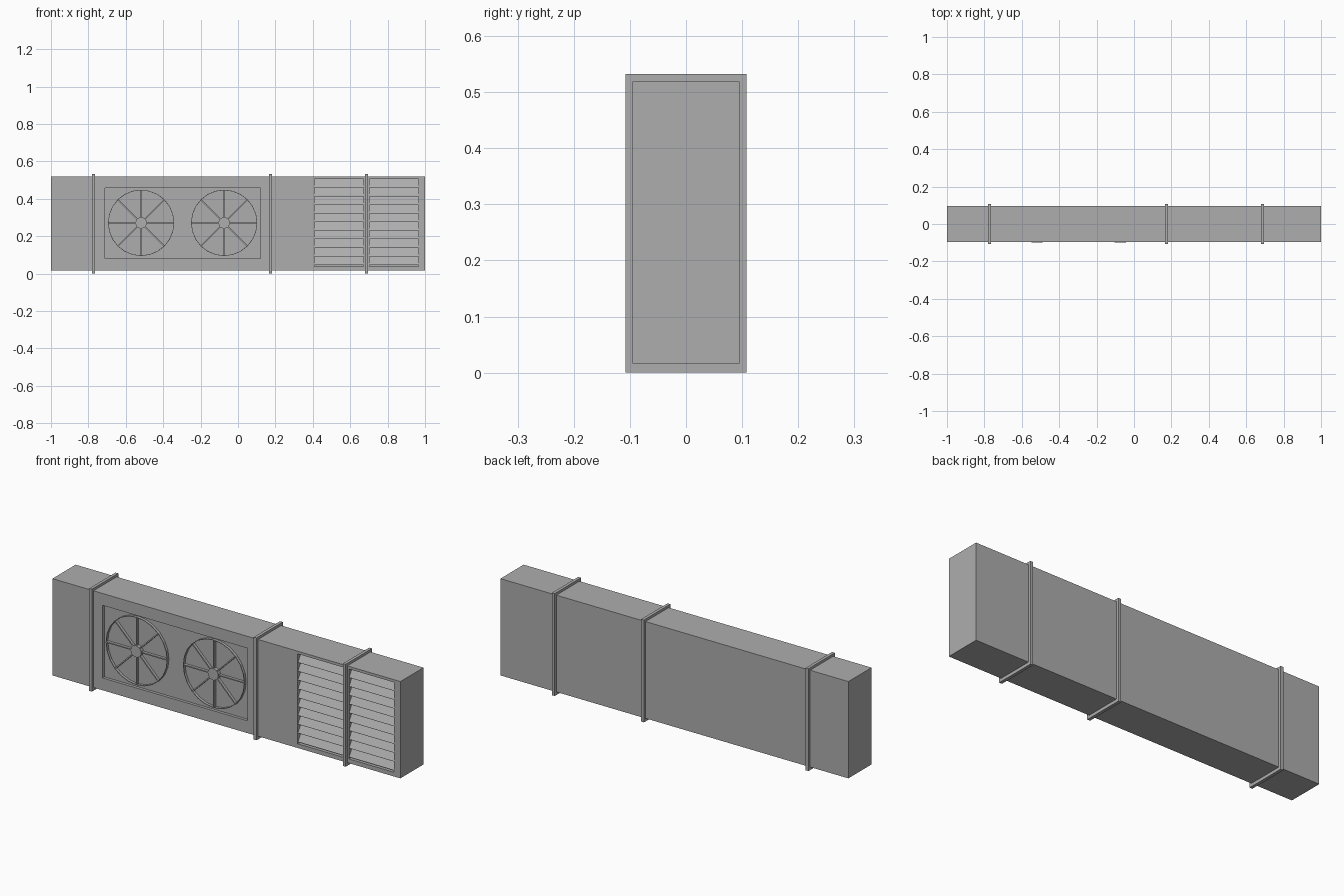
import bpy, bmesh, math
from mathutils import Matrix, Vector

cube = bpy.data.objects.get("Cube")
if cube:
    bpy.data.objects.remove(cube, do_unlink=True)

grey = bpy.data.materials.new("grey metal")
grey.use_nodes = True
grey.diffuse_color = (0.42, 0.42, 0.42, 1)
grey.node_tree.nodes["Principled BSDF"].inputs["Base Color"].default_value = (0.42, 0.42, 0.42, 1)

FRONT = -0.095
BOTTOM, TOP = 0.016, 0.519
PANEL_Y = -0.08
LOUVER_Y = -0.065


def add_box(bm, x0, x1, y0, y1, z0, z1):
    size = Matrix.Diagonal((x1 - x0, y1 - y0, z1 - z0, 1))
    place = Matrix.Translation(((x0 + x1) / 2, (y0 + y1) / 2, (z0 + z1) / 2))
    bmesh.ops.create_cube(bm, size=1, matrix=place @ size)


def add_prism(bm, points, offset):
    """Extrude a closed outline along an offset vector."""
    face = bm.faces.new([bm.verts.new(p) for p in points])
    side = bmesh.ops.extrude_face_region(bm, geom=[face], use_keep_orig=True)["geom"]
    bmesh.ops.translate(bm, vec=offset, verts=[v for v in side if isinstance(v, bmesh.types.BMVert)])


def finish(bm, name):
    bmesh.ops.recalc_face_normals(bm, faces=bm.faces)
    mesh = bpy.data.meshes.new(name)
    bm.to_mesh(mesh)
    bm.free()
    mesh.materials.append(grey)
    obj = bpy.data.objects.new(name, mesh)
    bpy.context.collection.objects.link(obj)
    return obj


# Casing with a shallow fan panel and two louver openings cut in the front
louvers = {"louver_right": (0.41, 0.672), "louver_left": (0.704, 0.964)}
LOUVER_Z0, LOUVER_Z1 = 0.038, 0.505
bm = bmesh.new()
add_box(bm, -1, 1, FRONT, -FRONT, BOTTOM, TOP)
casing = finish(bm, "casing")

bm = bmesh.new()
add_box(bm, -0.712, 0.12, -0.2, PANEL_Y, 0.08, 0.457)
for x0, x1 in louvers.values():
    add_box(bm, x0, x1, -0.2, LOUVER_Y, LOUVER_Z0, LOUVER_Z1)
cutter = finish(bm, "recess_cutter")
cutter.hide_render = True
cut = casing.modifiers.new("recesses", "BOOLEAN")
cut.operation = "DIFFERENCE"
cut.solver = "EXACT"
cut.object = cutter
graph = bpy.context.evaluated_depsgraph_get()
casing_mesh = bpy.data.meshes.new_from_object(casing.evaluated_get(graph))
casing.modifiers.clear()
casing.data = casing_mesh
bpy.data.objects.remove(cutter, do_unlink=True)

# Louver slats: wedges that lean back towards the top
SLATS = 10
for name, (x0, x1) in louvers.items():
    bm = bmesh.new()
    base = LOUVER_Z0 + 0.008
    step = (LOUVER_Z1 - base) / SLATS
    for i in range(SLATS):
        z = base + i * step
        outline = [(x0, LOUVER_Y, z), (x0, -0.092, z),
                   (x0, -0.092, z + 0.003), (x0, LOUVER_Y, z + step)]
        add_prism(bm, outline, Vector((x1 - x0, 0, 0)))
    finish(bm, name)

# Fans: thin rim, eight spokes and a protruding hub
FAN_Z, RADIUS, SEGMENTS = 0.271, 0.177, 24
FAN_FRONT = -0.094
for name, cx in (("right_fan", -0.518), ("left_fan", -0.074)):
    bm = bmesh.new()

    def ring(radius, y):
        angles = [2 * math.pi * i / SEGMENTS for i in range(SEGMENTS)]
        return [bm.verts.new((cx + radius * math.cos(a), y, FAN_Z + radius * math.sin(a))) for a in angles]

    inner = RADIUS - 0.003
    loops = [ring(RADIUS, PANEL_Y), ring(RADIUS, FAN_FRONT), ring(inner, FAN_FRONT), ring(inner, PANEL_Y)]
    for a, b in zip(loops, loops[1:] + loops[:1]):
        for i in range(SEGMENTS):
            j = (i + 1) % SEGMENTS
            bm.faces.new((a[i], a[j], b[j], b[i]))
    for i in range(8):
        start = len(bm.verts)
        add_box(bm, 0.02, inner, FAN_FRONT, PANEL_Y, -0.003, 0.003)
        turn = Matrix.Translation((cx, 0, FAN_Z)) @ Matrix.Rotation(i * math.pi / 4, 4, "Y")
        bm.verts.ensure_lookup_table()
        bmesh.ops.transform(bm, matrix=turn, verts=bm.verts[start:])
    hub = ring(0.03, -0.099)
    hub_back = ring(0.03, PANEL_Y)
    bm.faces.new(hub)
    for i in range(SEGMENTS):
        j = (i + 1) % SEGMENTS
        bm.faces.new((hub[i], hub[j], hub_back[j], hub_back[i]))
    finish(bm, name)

# Mounting straps wrapped round the casing
for name, cx in (("right_strap", -0.772), ("middle_strap", 0.174), ("left_strap", 0.687)):
    bm = bmesh.new()
    x0, x1 = cx - 0.008, cx + 0.008
    outer = 0.108
    for y in (-outer, -FRONT):
        add_box(bm, x0, x1, y, y + outer + FRONT, 0, 0.532)
    for z0, z1 in ((0, BOTTOM), (TOP, 0.532)):
        add_box(bm, x0, x1, FRONT, -FRONT, z0, z1)
    finish(bm, name)
